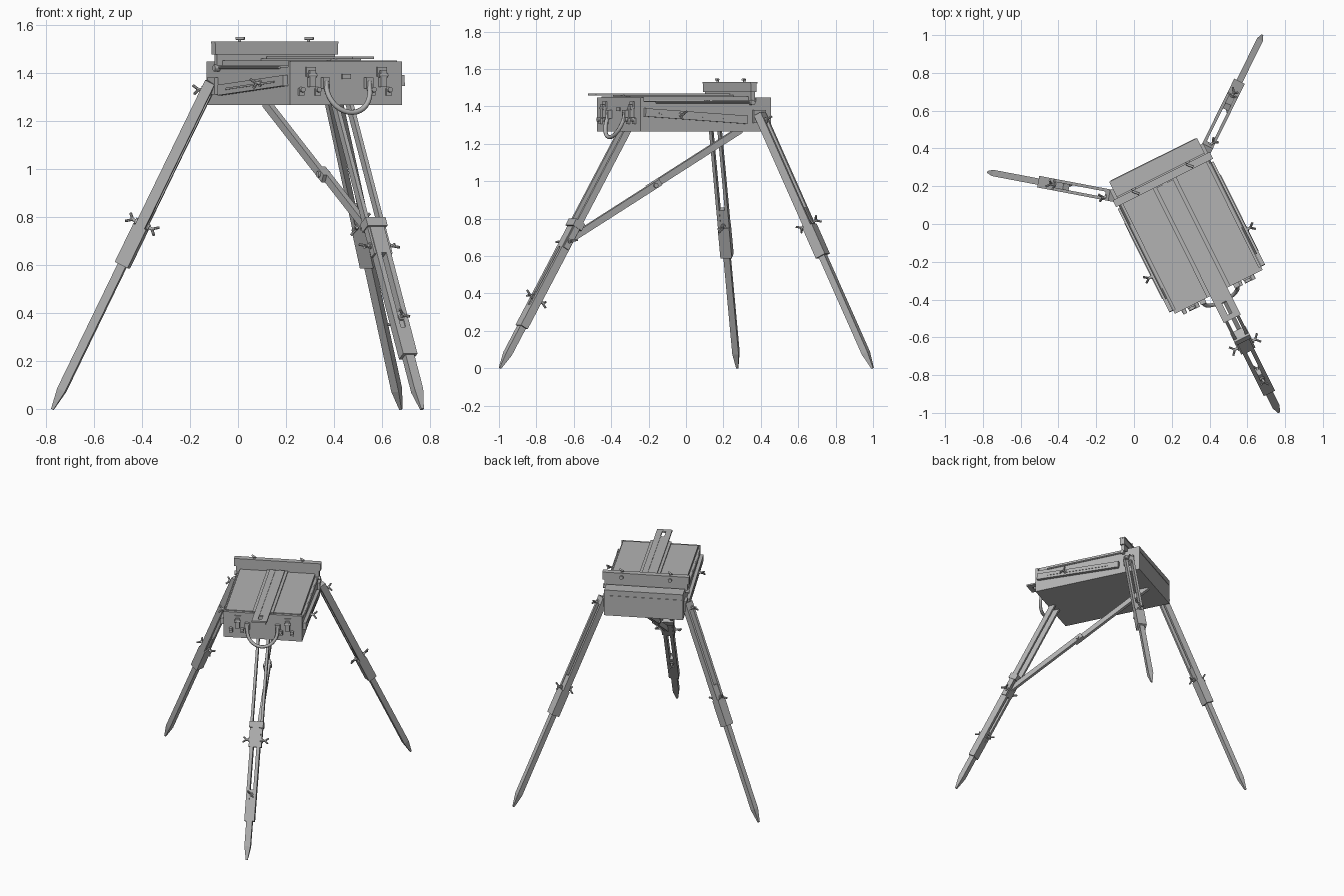
import bpy, bmesh, math
from mathutils import Matrix, Vector

cube = bpy.data.objects.get("Cube")
if cube:
    bpy.data.objects.remove(cube)

grey = bpy.data.materials.new("plain grey")
grey.use_nodes = True
GREY = (0.45, 0.45, 0.45, 1)
grey.diffuse_color = GREY
grey.node_tree.nodes["Principled BSDF"].inputs["Base Color"].default_value = GREY

# The whole easel is turned about z relative to the axes
WORLD = Matrix.Translation((0.275, -0.01, 0)) @ Matrix.Rotation(math.radians(26.5), 4, 'Z')
UP = Matrix.Identity(4)


def finish(name, bm, frame=UP):
    bmesh.ops.recalc_face_normals(bm, faces=bm.faces)
    mesh = bpy.data.meshes.new(name)
    bm.to_mesh(mesh)
    bm.free()
    mesh.materials.append(grey)
    obj = bpy.data.objects.new(name, mesh)
    bpy.context.collection.objects.link(obj)
    obj.matrix_world = WORLD @ frame
    return obj


def add_box(bm, lo, hi, taper=1):
    """Box from lo to hi; the +z end may be narrowed."""
    lo, hi = Vector(lo), Vector(hi)
    mid = (lo + hi) / 2
    for v in bmesh.ops.create_cube(bm, size=1)["verts"]:
        k = taper if v.co.z > 0 else 1
        s = hi - lo
        v.co = mid + Vector((v.co.x * s.x * k, v.co.y * s.y * k, v.co.z * s.z))


def box(name, lo, hi, frame=UP, taper=1):
    bm = bmesh.new()
    add_box(bm, lo, hi, taper)
    return finish(name, bm, frame)


def add_rod(bm, a, b, r, sides=12):
    a, b = Vector(a), Vector(b)
    m = Matrix.Translation((a + b) / 2) @ (b - a).to_track_quat('Z', 'Y').to_matrix().to_4x4()
    bmesh.ops.create_cone(bm, cap_ends=True, segments=sides, radius1=r, radius2=r,
                          depth=(b - a).length, matrix=m)


def slotted(name, frame, w, d, start, end, slot_a, slot_b, gap):
    """Bar along z with a slot between slot_a and slot_b."""
    bm = bmesh.new()
    for s in (-1, 1):
        xs = sorted((s * gap / 2, s * w / 2))
        add_box(bm, (xs[0], -d / 2, start), (xs[1], d / 2, end))
    for a, b in ((start, slot_a), (slot_b, end)):
        if b > a:
            add_box(bm, (-gap / 2, -d / 2, a), (gap / 2, d / 2, b))
    return finish(name, bm, frame)


def along(a, b):
    """Frame at a, z pointing to b, x horizontal."""
    a, b = Vector(a), Vector(b)
    z = (b - a).normalized()
    x = Vector((0, 0, 1)).cross(z).normalized()
    m = Matrix((x, z.cross(x), z)).transposed().to_4x4()
    return Matrix.Translation(a) @ m, (b - a).length


def wing_nut(name, frame, base, direction):
    """Bolt with two splayed wings."""
    base, n = Vector(base), Vector(direction).normalized()
    side = n.orthogonal().normalized()
    bm = bmesh.new()
    add_rod(bm, base, base + n * 0.03, 0.007)
    add_rod(bm, base, base + n * 0.008, 0.014)
    for s in (-1, 1):
        add_rod(bm, base + n * 0.02, base + n * 0.042 + side * s * 0.025, 0.006, 8)
    finish(name, bm, frame)


# Case, raised back rail, front panel and lid
HW, HD = 0.26, 0.39
box("case", (-HW, -HD, 1.265), (HW, HD, 1.425))
box("front_panel", (-HW, -HD, 1.425), (HW, -HD + 0.02, 1.447))
box("back_rail", (-HW, 0.30, 1.425), (HW, HD, 1.447))
box("lid", (-HW + 0.012, -HD + 0.02, 1.43), (HW - 0.012, 0.27, 1.452))
box("back_seam", (-HW + 0.01, HD, 1.405), (HW - 0.01, HD + 0.003, 1.409))

# Sliding mast with its slotted tongue
box("mast_panel", (-0.069, -HD, 1.452), (0.069, 0.27, 1.46))
for s in (-1, 1):
    xs = sorted((s * 0.012, s * 0.05))
    box("mast_rail", (xs[0], -0.55, 1.457), (xs[1], 0.25, 1.468))
box("mast_core", (-0.012, -0.45, 1.457), (0.012, 0.25, 1.464))
box("mast_tip", (-0.012, -0.55, 1.457), (0.012, -0.52, 1.468))

# Canvas ledge with hooks and knobs
box("ledge_base", (-0.275, 0.262, 1.43), (0.275, 0.285, 1.478))
box("ledge_board", (-0.285, 0.256, 1.476), (0.285, 0.291, 1.522))
box("ledge_cap", (-0.287, 0.254, 1.522), (0.287, 0.294, 1.53))
for x in (-0.16, 0.16):
    bm = bmesh.new()
    add_rod(bm, (x, 0.28, 1.52), (x, 0.28, 1.543), 0.006)
    add_rod(bm, (x - 0.012, 0.29, 1.543), (x + 0.014, 0.262, 1.543), 0.006)
    add_rod(bm, (x, 0.285, 1.50), (x, 0.303, 1.50), 0.013)
    finish("ledge_hook", bm)

# Slotted side arms, thin lid stays and their nuts
for s in (-1, 1):
    f, n = along((s * 0.272, -0.37, 1.368), (s * 0.272, 0.24, 1.328))
    slotted("side_arm", f, 0.022, 0.044, 0, n, 0, 0, 0.002)
    box("side_arm_groove", (-0.014, -0.004, 0.08), (0.014, 0.004, n - 0.08), f)
    wing_nut("side_arm_nut", UP, (s * 0.28, -0.16, 1.356), (s, 0, 0))
    bm = bmesh.new()
    add_rod(bm, (s * 0.265, -0.3, 1.422), (s * 0.265, 0.27, 1.422), 0.006, 8)
    add_rod(bm, (s * 0.25, 0.27, 1.42), (s * 0.285, 0.27, 1.42), 0.014)
    finish("lid_stay", bm)

# Front latches, catches and lock
for s in (-1, 1):
    bm = bmesh.new()
    x = s * 0.165
    add_box(bm, (x - 0.022, -HD - 0.008, 1.385), (x + 0.022, -HD, 1.425))
    add_box(bm, (x - 0.014, -HD - 0.022, 1.34), (x + 0.014, -HD, 1.41))
    add_rod(bm, (x - 0.02, -HD - 0.015, 1.39), (x + 0.02, -HD - 0.015, 1.39), 0.009)
    finish("latch", bm)
    for dx in (-0.045, 0.03):
        bm = bmesh.new()
        add_box(bm, (x + dx - 0.012, -HD - 0.012, 1.305), (x + dx + 0.012, -HD, 1.335))
        add_rod(bm, (x + dx, -HD, 1.33), (x + dx, -HD - 0.025, 1.33), 0.011)
        finish("catch", bm)
    box("handle_mount", (s * 0.1 - 0.016, -HD - 0.022, 1.335), (s * 0.1 + 0.016, -HD, 1.38))
box("lock_plate", (-0.02, -HD - 0.006, 1.375), (0.02, -HD, 1.395))

# Hanging carry handle
curve = bpy.data.curves.new("handle", 'CURVE')
curve.dimensions = '3D'
curve.bevel_depth = 0.011
curve.bevel_resolution = 2
curve.use_fill_caps = True
path = [(-0.1, -0.405, 1.365)]
for i in range(17):
    a = math.pi * i / 16
    path.append((-0.1 * math.cos(a), -0.41 - 0.035 * math.sin(a), 1.335 - 0.1 * math.sin(a)))
path.append((0.1, -0.405, 1.365))
spline = curve.splines.new('POLY')
spline.points.add(len(path) - 1)
for p, co in zip(spline.points, path):
    p.co = (*co, 1)
curve.materials.append(grey)
handle = bpy.data.objects.new("handle", curve)
bpy.context.collection.objects.link(handle)
handle.matrix_world = WORLD


def foot_pole(name, f, start, n, w, d):
    box(name, (-w / 2, -d / 2, start), (w / 2, d / 2, n - 0.09), f)
    box(name + "_point", (-w / 2, -d / 2, n - 0.09), (w / 2, d / 2, n), f, taper=0.3)


# Two back legs: slotted rails, sleeve end and sliding foot
for s, side in ((-1, "right"), (1, "left")):
    top = Vector((s * 0.275, 0.315, 1.36))
    f, n = along(top, (s * 0.81, 0.722, 0))
    at = lambda z: n * (top.z - z) / top.z
    slotted(side + "_back_leg", f, 0.062, 0.044, 0, at(0.6), 0.05, at(0.66), 0.03)
    box(side + "_back_sleeve", (-0.031, -0.03, at(0.76)), (0.031, 0.03, at(0.6)), f)
    foot_pole(side + "_back_foot", f, at(0.85), n, 0.034, 0.036)
    wing_nut("back_leg_nut", f, (0, 0.025, at(0.77)), (0, 1, 0))
    wing_nut("back_leg_nut", f, (0, -0.025, at(0.77)), (0, -1, 0))
    wing_nut("back_hinge_nut", UP, top + Vector((s * 0.03, 0.01, -0.03)), (s, 0.3, 0))
    box("back_hinge", (s * 0.265 - 0.012, 0.28, 1.31), (s * 0.265 + 0.012, 0.35, 1.38))

# Front leg: open rails, clamp, slotted sleeve and foot
f, n = along((0, -0.35, 1.28), (0, -1.10, 0))
at = lambda z: n * (1.28 - z) / 1.28
slotted("front_leg", f, 0.084, 0.036, 0, at(0.64), 0, at(0.72), 0.05)
box("front_clamp", (-0.046, -0.03, at(0.785)), (0.046, 0.03, at(0.75)), f)
slotted("front_sleeve", f, 0.066, 0.046, at(0.77), at(0.22), at(0.64), at(0.33), 0.022)
foot_pole("front_foot", f, at(0.4), n, 0.04, 0.036)
wing_nut("front_knee_nut", f, (0.04, 0, at(0.68)), (1, 0, 0))
wing_nut("front_knee_nut", f, (-0.04, 0, at(0.68)), (-1, 0, 0))
wing_nut("front_foot_nut", f, (0, 0.022, at(0.37)), (0, 1, 0))
wing_nut("front_foot_nut", f, (0, -0.022, at(0.37)), (0, -1, 0))

# Folding brace from case to front leg
f, n = along((0, 0.34, 1.275), (0, -0.70, 0.68))
box("brace_upper", (-0.02, -0.018, 0), (0.004, 0.018, n * 0.53), f)
box("brace_lower", (-0.004, -0.018, n * 0.47), (0.02, 0.018, n), f)
bm = bmesh.new()
add_rod(bm, (-0.028, 0, n / 2), (0.028, 0, n / 2), 0.013)
add_rod(bm, (-0.045, 0, n), (0.045, 0, n), 0.012)
finish("brace_pins", bm, f)
